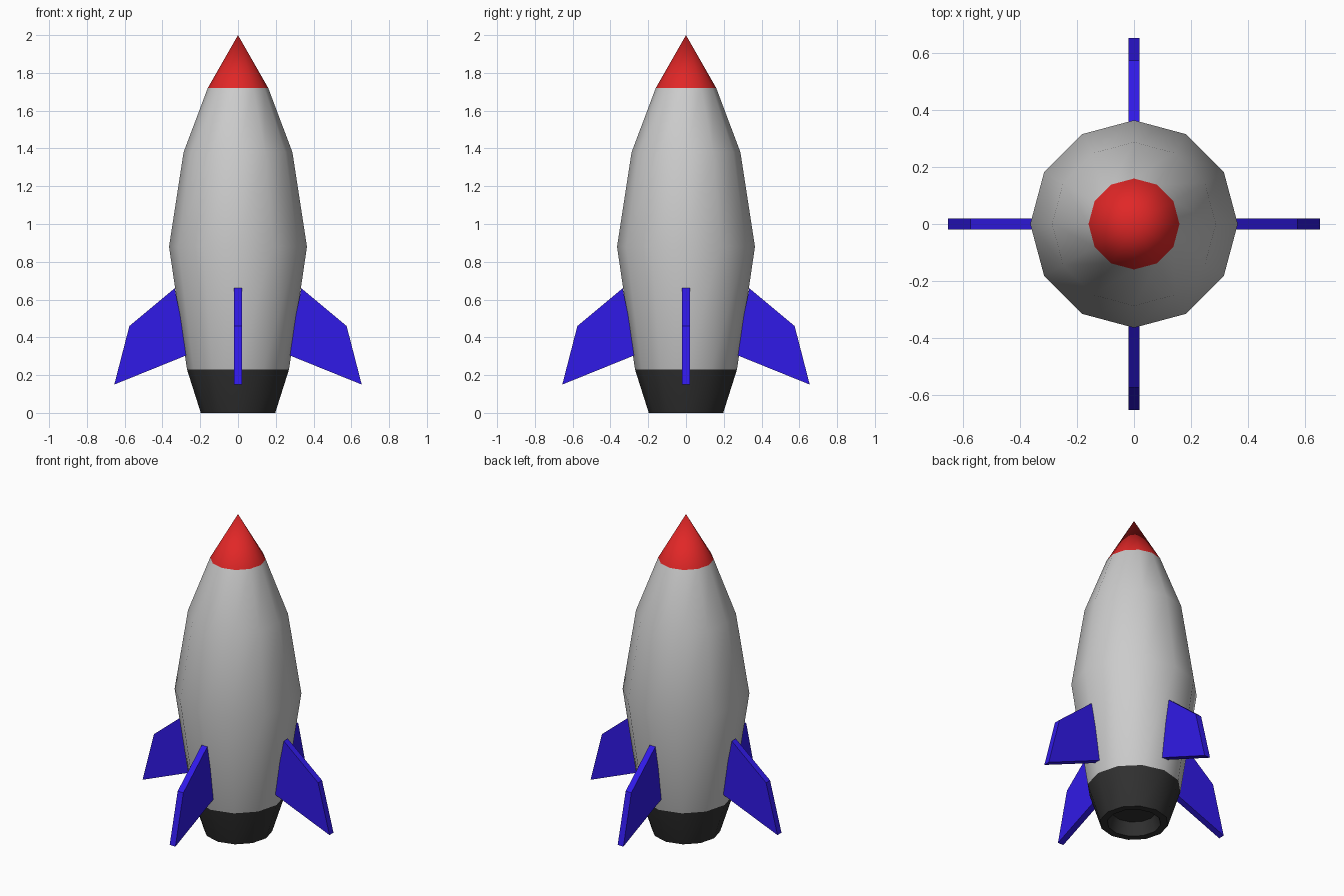
import bpy, bmesh, math
from mathutils import Matrix

if "Cube" in bpy.data.objects:
    bpy.data.objects.remove(bpy.data.objects["Cube"])


def material(name, color):
    m = bpy.data.materials.new(name)
    m.diffuse_color = (*color, 1)
    m.use_nodes = True
    m.node_tree.nodes["Principled BSDF"].inputs["Base Color"].default_value = m.diffuse_color
    return m


def make_object(name, bm, mats):
    bmesh.ops.recalc_face_normals(bm, faces=bm.faces)
    me = bpy.data.meshes.new(name)
    bm.to_mesh(me)
    bm.free()
    for m in mats:
        me.materials.append(m)
    ob = bpy.data.objects.new(name, me)
    bpy.context.collection.objects.link(ob)
    return ob


hull_grey = material("hull_grey", (0.8, 0.8, 0.8))
red = material("nose_red", (0.75, 0.02, 0.02))
black = material("nozzle_black", (0.03, 0.03, 0.03))
blue = material("fin_blue", (0.03, 0.01, 0.8))

# Hull: 12-sided lathe from the recessed exhaust up to the nose tip
SIDES = 12
rings = [(0.13, 0.08), (0.155, 0.0), (0.197, 0.0), (0.27, 0.23),
         (0.365, 0.88), (0.288, 1.38), (0.16, 1.72)]
band_material = [2, 2, 2, 0, 0, 0]
bm = bmesh.new()
loops = []
for r, z in rings:
    loops.append([bm.verts.new((r * math.cos(i * math.tau / SIDES),
                                r * math.sin(i * math.tau / SIDES), z))
                  for i in range(SIDES)])
for a, b, mat in zip(loops, loops[1:], band_material):
    for i in range(SIDES):
        j = (i + 1) % SIDES
        bm.faces.new((a[i], a[j], b[j], b[i])).material_index = mat
bm.faces.new(loops[0]).material_index = 2
tip = bm.verts.new((0, 0, 2.0))
for i in range(SIDES):
    bm.faces.new((loops[-1][i], loops[-1][(i + 1) % SIDES], tip)).material_index = 1
hull = make_object("rocket_hull", bm, [hull_grey, red, black])
bpy.context.view_layer.objects.active = hull
hull.select_set(True)
bpy.ops.object.shade_smooth_by_angle(angle=math.radians(40))
hull.select_set(False)

# Fins: swept plates, one on each side
outline = [(0.335, 0.66), (0.575, 0.46), (0.655, 0.15), (0.272, 0.305), (0.297, 0.47)]
names = ["right_fin", "back_fin", "left_fin", "front_fin"]
for k, name in enumerate(names):
    bm = bmesh.new()
    face = bm.faces.new([bm.verts.new((x, -0.02, z)) for x, z in outline])
    ext = bmesh.ops.extrude_face_region(bm, geom=[face])
    moved = [g for g in ext["geom"] if isinstance(g, bmesh.types.BMVert)]
    bmesh.ops.translate(bm, verts=moved, vec=(0, 0.04, 0))
    bmesh.ops.rotate(bm, verts=bm.verts, cent=(0, 0, 0),
                     matrix=Matrix.Rotation(k * math.pi / 2, 3, 'Z'))
    make_object(name, bm, [blue])
